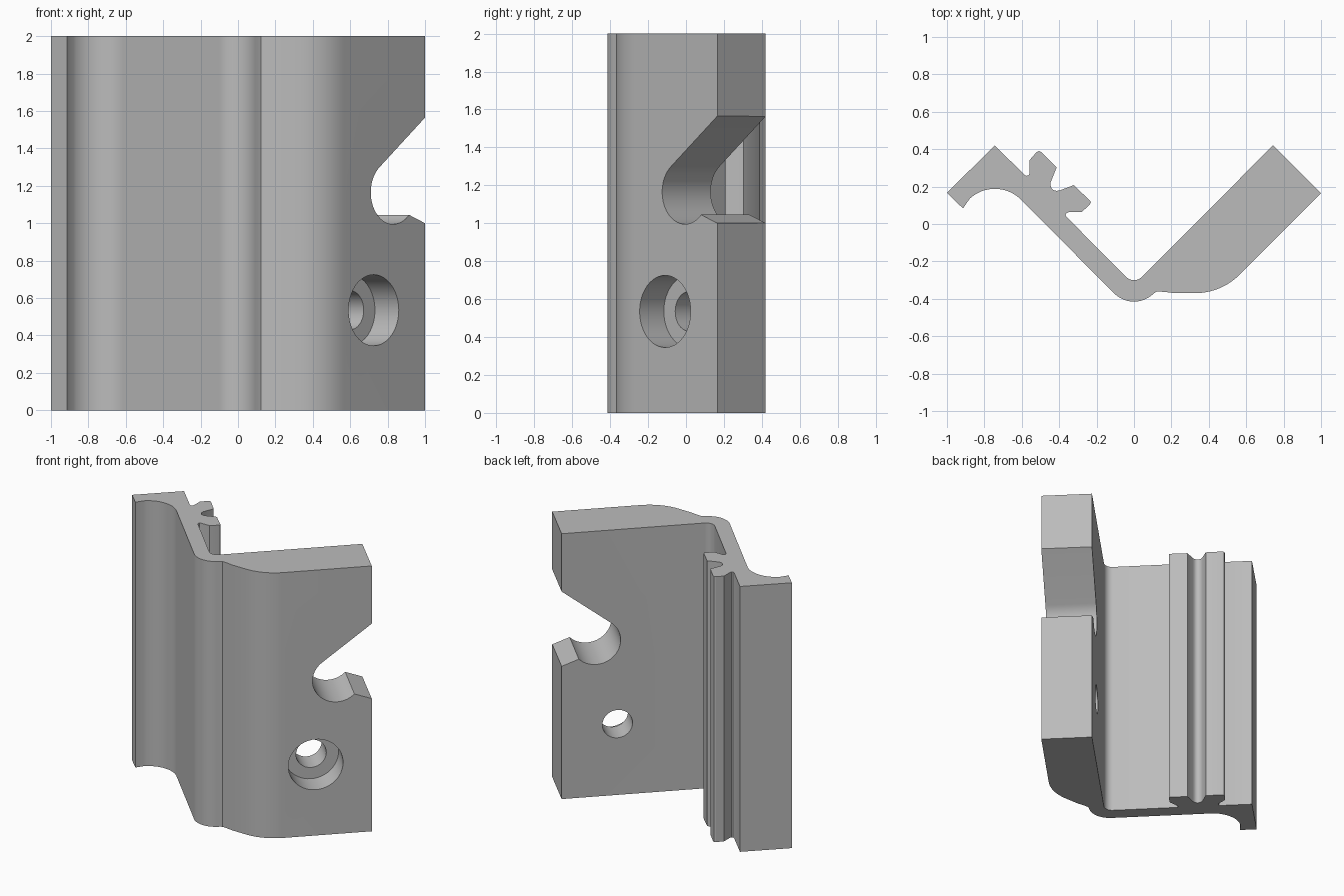
import bpy, bmesh, math
from mathutils import Matrix, Vector

if "Cube" in bpy.data.objects:
    bpy.data.objects.remove(bpy.data.objects["Cube"])

grey = bpy.data.materials.new("plain grey")
grey.diffuse_color = (0.5, 0.5, 0.5, 1)
grey.use_nodes = True
grey.node_tree.nodes["Principled BSDF"].inputs["Base Color"].default_value = grey.diffuse_color
S = math.sqrt(0.5)


def arc(cx, cy, r, a0, a1, n=12):
    """Points on an arc from a0 to a1 degrees."""
    out = []
    for i in range(n + 1):
        a = math.radians(a0 + (a1 - a0) * i / n)
        out.append((cx + r * math.cos(a), cy + r * math.sin(a)))
    return out


def prism(name, pts, z0, z1, matrix=Matrix()):
    """Extrude a closed 2D outline from z0 to z1."""
    bm = bmesh.new()
    face = bm.faces.new([bm.verts.new((x, y, z0)) for x, y in pts])
    ext = bmesh.ops.extrude_face_region(bm, geom=[face])
    top = [v for v in ext["geom"] if isinstance(v, bmesh.types.BMVert)]
    bmesh.ops.translate(bm, verts=top, vec=(0, 0, z1 - z0))
    bm.transform(matrix)
    bmesh.ops.recalc_face_normals(bm, faces=bm.faces)
    me = bpy.data.meshes.new(name)
    bm.to_mesh(me)
    bm.free()
    me.materials.append(grey)
    ob = bpy.data.objects.new(name, me)
    bpy.context.collection.objects.link(ob)
    return ob


# Bracket cross-section: flange, snap ribs, thin arm, thick arm
outline = [(-0.914, 0.083), (-1, 0.167), (-0.744, 0.42), (-0.585, 0.262)]
outline += [(-0.573, 0.257), (-0.562, 0.262), (-0.558, 0.275), (-0.558, 0.342)]
outline += [(-0.521, 0.384), (-0.507, 0.39), (-0.494, 0.384), (-0.414, 0.302)]
outline += [(-0.446, 0.222)] + arc(-0.413, 0.21, 0.033, 180, 270, 5)
outline += [(-0.395, 0.18), (-0.322, 0.208), (-0.234, 0.123), (-0.231, 0.113)]
outline += [(-0.236, 0.105), (-0.28, 0.063), (-0.35, 0.063), (-0.362, 0.058)]
outline += [(-0.366, 0.048), (-0.36, 0.037)]
outline += arc(0, -0.24, 0.06, 225, 315)
outline += [(0.743, 0.42), (1, 0.165)]
outline += arc(0.325, -0.03, 0.34, -45, -90)
outline += [(0.21, -0.369), (0.165, -0.363), (0.122, -0.361)]
outline += arc(0, -0.265, 0.15, -45, -135)
outline += arc(-0.744, -0.01, 0.198, 45, 133, 16)
bracket = prism("bracket", outline, 0, 2)

# Cutter space: u along thick arm, v up, w out of the front of the arm
arm = Matrix(((S, 0, S, 0), (S, 0, -S, 0), (0, 1, 0, 0), (0, 0, 0, 1)))
front = 0.835 * S

# Hook slot open to the outer edge
slope = math.tan(math.radians(37.6))
slot = arc(0.583, 1.165, 0.17, 127.6, 315, 32)
slot += [(0.824, 1.0), (0.95, 0.95), (0.95, 1.565 + slope * 0.126)]
cutters = [prism("slot_cutter", slot, 0, 0.9, arm)]

# Counterbored screw hole
for name, r, w0 in (("screw_hole_cutter", 0.105, 0.0),
                    ("counterbore_cutter", 0.19, front - 0.18)):
    cutters.append(prism(name, arc(0.435, 0.535, r, 0, 352.5, 47), w0, 0.9, arm))

for c in cutters:
    c.hide_render = True
    c.hide_set(True)
    mod = bracket.modifiers.new(c.name, "BOOLEAN")
    mod.object = c
    mod.operation = "DIFFERENCE"
    mod.solver = "EXACT"

# Bake the cuts, then smooth the curved walls
bpy.context.view_layer.objects.active = bracket
bracket.select_set(True)
for c in cutters:
    bpy.ops.object.modifier_apply(modifier=c.name)
    bpy.data.objects.remove(c)
bpy.ops.object.shade_smooth_by_angle(angle=math.radians(25))
